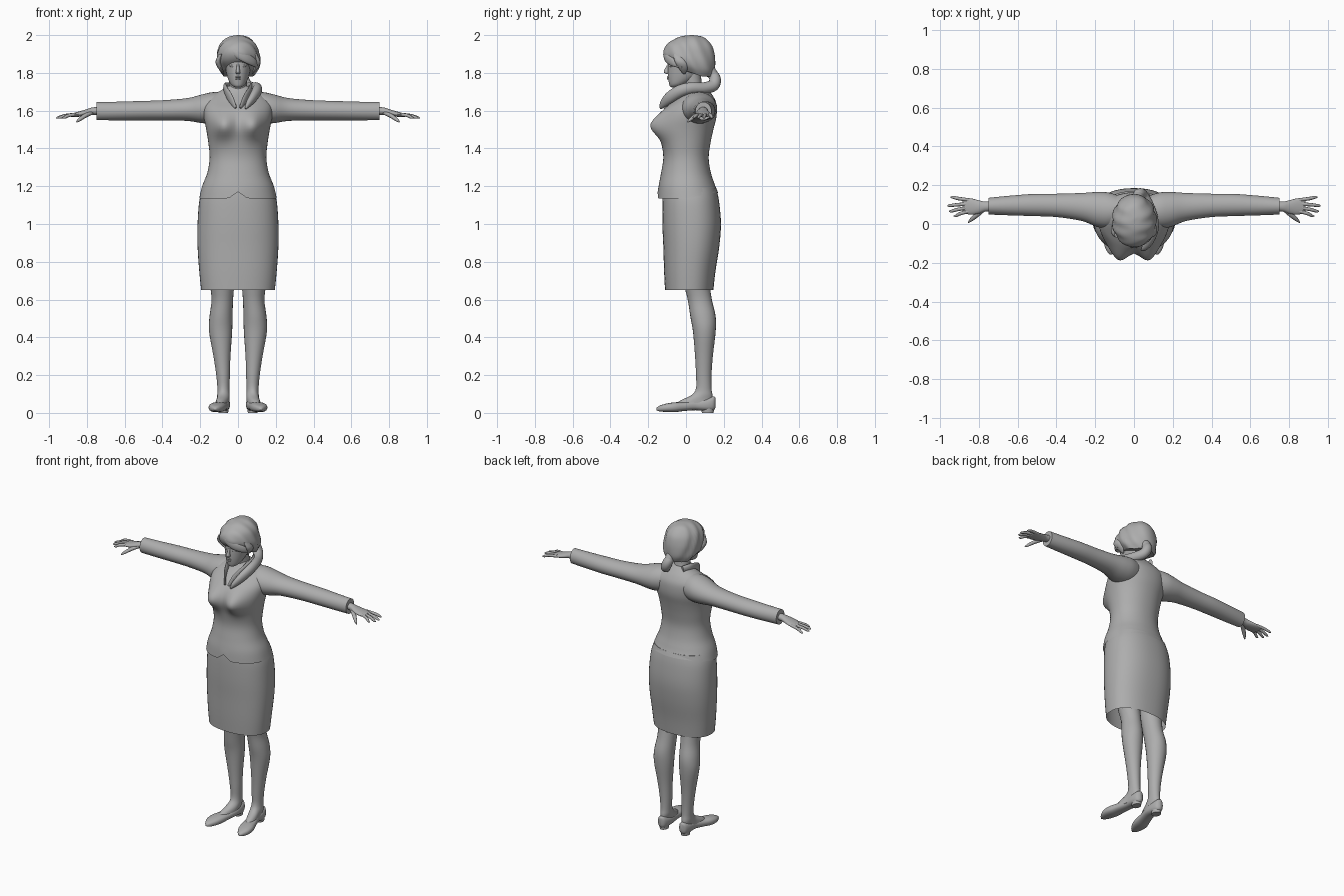
import bpy, bmesh, math
from mathutils import Vector

grey = bpy.data.materials.new("plain_grey")
grey.diffuse_color = (0.42, 0.42, 0.42, 1)


def smooth_rings(rings, k):
    """Catmull-Rom interpolation through (x, y, z, a, b) rings."""
    out = []
    for i in range(len(rings) - 1):
        p0, p1 = rings[max(i - 1, 0)], rings[i]
        p2, p3 = rings[i + 1], rings[min(i + 2, len(rings) - 1)]
        for j in range(k):
            t = j / k
            out.append([0.5 * (2 * b + (c - a) * t + (2 * a - 5 * b + 4 * c - d) * t * t
                               + (3 * b - a - 3 * c + d) * t ** 3)
                        for a, b, c, d in zip(p0, p1, p2, p3)])
    out.append(list(rings[-1]))
    return out


AXES = {'x': ((0, 1, 0), (0, 0, 1)), 'y': ((1, 0, 0), (0, 0, 1)), 'z': ((1, 0, 0), (0, 1, 0))}


def loft(name, rings, axis='z', n=32, k=4, caps=(True, True), mirror=False,
         fn=None, power=2.0, ref=(0, 0, 1), angle=50):
    """Skin elliptical rings; axis 'path' turns each ring across the path."""
    rings = smooth_rings(rings, k)
    bm = bmesh.new()
    loops = []
    for i, (x, y, z, a, b) in enumerate(rings):
        if axis == 'path':
            t = Vector(rings[min(i + 1, len(rings) - 1)][:3]) - Vector(rings[max(i - 1, 0)][:3])
            u = t.cross(Vector(ref)).normalized()
            v = u.cross(t).normalized()
        else:
            u, v = map(Vector, AXES[axis])
        loop = []
        for j in range(n):
            c, s = math.cos(2 * math.pi * j / n), math.sin(2 * math.pi * j / n)
            c = math.copysign(abs(c) ** (2 / power), c)
            s = math.copysign(abs(s) ** (2 / power), s)
            p = Vector((x, y, z)) + u * (a * c) + v * (b * s)
            loop.append(bm.verts.new(fn(p) if fn else p))
        loops.append(loop)
    for l0, l1 in zip(loops, loops[1:]):
        for j in range(n):
            bm.faces.new((l0[j], l0[(j + 1) % n], l1[(j + 1) % n], l1[j]))
    for use, loop in zip(caps, (loops[0], loops[-1])):
        if use:
            bm.faces.new(loop)
    bmesh.ops.recalc_face_normals(bm, faces=bm.faces)
    me = bpy.data.meshes.new(name)
    bm.to_mesh(me)
    bm.free()
    me.materials.append(grey)
    ob = bpy.data.objects.new(name, me)
    bpy.context.collection.objects.link(ob)
    if mirror:
        ob.modifiers.new("Mirror", 'MIRROR')
    bpy.ops.object.select_all(action='DESELECT')
    ob.select_set(True)
    bpy.context.view_layer.objects.active = ob
    bpy.ops.object.shade_smooth_by_angle(angle=math.radians(angle))
    return ob


# Jacket: bust, notched front hem and raised back hem
def shape_jacket(p):
    x, y, z = p
    hem = min(max((1.2 - z) / 0.065, 0), 1)
    if y < 0:
        front = min(-y / 0.06, 1)
        p.y -= 0.055 * front * math.exp(-((abs(x) - 0.08) / 0.055) ** 2 - ((z - 1.52) / 0.065) ** 2)
        p.z += hem * 0.035 * front * math.exp(-(x / 0.03) ** 2)
    else:
        p.z += hem * 0.03 * min(y / 0.15, 1)
    return p


loft("jacket_body", [
    (0, .01, 1.135, .205, .16), (0, .005, 1.2, .19, .15), (0, 0, 1.27, .163, .132),
    (0, 0, 1.35, .15, .12), (0, 0, 1.43, .157, .13), (0, 0, 1.5, .168, .145),
    (0, .01, 1.56, .18, .15), (0, .025, 1.61, .183, .138), (0, .045, 1.65, .17, .112),
    (0, .055, 1.685, .13, .083), (0, .055, 1.71, .085, .062), (0, .05, 1.73, .06, .048)],
    n=64, caps=(False, True), fn=shape_jacket, power=2.15)

# Sleeves
loft("sleeve", [
    (.06, .07, 1.62, .07, .075), (.13, .07, 1.615, .092, .083), (.19, .075, 1.61, .09, .076),
    (.27, .088, 1.606, .072, .06), (.4, .096, 1.602, .06, .053), (.52, .098, 1.6, .057, .051),
    (.65, .095, 1.598, .05, .049), (.75, .092, 1.598, .043, .048)], axis='x', mirror=True)

# Collar flaps lying beside the neckline
loft("collar", [
    (.045, .1, 1.725, .012, .022), (.066, .05, 1.725, .012, .024), (.06, -.02, 1.7, .01, .026),
    (.04, -.075, 1.665, .008, .026), (.012, -.118, 1.615, .005, .008)],
    axis='path', n=12, mirror=True)

# Skirt
loft("skirt", [
    (0, .02, 1.19, .185, .14), (0, .025, 1.12, .205, .15), (0, .03, 1.0, .214, .155),
    (0, .028, .88, .214, .148), (0, .02, .75, .205, .136), (0, .017, .65, .195, .128)],
    n=48, caps=(True, False), power=2.3)


# Legs and feet, toes turned slightly outwards
def splay(p):
    if p.z < 0.13:
        p.x += max(0.06 - p.y, 0) * 0.2
    return p


loft("leg", [
    (.09, .05, .85, .075, .08), (.085, .055, .7, .066, .07), (.083, .073, .6, .057, .064),
    (.09, .09, .51, .061, .067), (.092, .097, .43, .061, .06), (.085, .095, .3, .045, .047),
    (.079, .094, .2, .036, .041), (.077, .094, .13, .032, .041), (.077, .085, .095, .033, .055),
    (.078, .055, .065, .033, .085), (.08, .03, .03, .034, .11)],
    n=24, mirror=True, fn=splay)

# Shoes: pointed flats with a low heel
loft("shoe", [
    (.077, .157, .055, .008, .025), (.077, .145, .05, .025, .037), (.077, .11, .045, .034, .035),
    (.078, .05, .041, .036, .027), (.082, -.01, .034, .04, .024), (.084, -.06, .03, .045, .026),
    (.082, -.105, .027, .039, .022), (.078, -.14, .023, .022, .015), (.077, -.157, .02, .006, .006)],
    axis='y', n=24, mirror=True, fn=splay, power=2.5)
loft("heel", [
    (.077, .115, .04, .03, .036), (.077, .115, .018, .027, .033), (.077, .115, 0, .025, .031)],
    n=20, mirror=True)

# Hands: palm, four fingers and a thumb
loft("palm", [
    (.72, .092, 1.6, .026, .022), (.77, .09, 1.597, .026, .02), (.80, .088, 1.59, .034, .018),
    (.84, .09, 1.582, .042, .014), (.875, .094, 1.576, .038, .01), (.885, .095, 1.575, .03, .006)],
    axis='x', n=20, mirror=True)
fingers = [("index_finger", .066, .93, .042), ("middle_finger", .085, .955, .066),
           ("ring_finger", .104, .963, .095), ("little_finger", .124, .947, .138)]
for name, y0, x1, y1 in fingers:
    xm, ym = (.86 + x1) / 2, (y0 + y1) / 2
    loft(name, [(.85, y0, 1.581, .009, .009), (xm, ym, 1.575, .009, .009),
                (x1 - .012, y1, 1.564, .007, .007), (x1, y1, 1.561, .002, .002)],
         axis='path', n=10, mirror=True)
loft("thumb", [
    (.775, .078, 1.59, .013, .012), (.81, .048, 1.573, .013, .011), (.84, .022, 1.552, .009, .009),
    (.855, .008, 1.54, .003, .003)], axis='path', n=10, mirror=True)

# Neck and head
loft("neck", [
    (0, .05, 1.64, .06, .05), (0, .045, 1.7, .05, .046), (0, .035, 1.75, .047, .047),
    (0, .03, 1.8, .05, .05)], n=24)
loft("face", [
    (0, -.06, 1.722, .012, .014), (0, -.052, 1.73, .028, .033), (0, -.04, 1.745, .042, .05),
    (0, -.018, 1.775, .055, .077), (0, -.005, 1.81, .064, .091), (0, .0, 1.85, .071, .094),
    (0, .01, 1.9, .075, .1), (0, .015, 1.95, .06, .075)], n=32)
loft("nose", [
    (0, -.09, 1.848, .006, .006), (0, -.098, 1.825, .008, .012), (0, -.102, 1.804, .012, .016),
    (0, -.094, 1.794, .009, .009)], n=14)
for name, z, w in (("upper_lip", 1.778, .022), ("lower_lip", 1.769, .018)):
    loft(name, [(-w, -.083, z, .001, .001), (-w * .6, -.09, z, .005, .004),
                (0, -.094, z, .007, .005), (w * .6, -.09, z, .005, .004),
                (w, -.083, z, .001, .001)], axis='x', n=10)
loft("eye", [
    (.016, -.086, 1.836, .001, .001), (.024, -.084, 1.836, .006, .005), (.032, -.081, 1.836, .006, .006),
    (.04, -.077, 1.836, .005, .004), (.047, -.072, 1.836, .001, .001)], axis='x', n=10, mirror=True)


# Hair cap, higher over the brow and lower at the nape
def hairline(p):
    t = min(max((p.y + .11) / .2, 0), 1)
    p.z = 2 - (2 - p.z) * (.77 + .33 * t)
    p.x += .004 * math.sin(p.y * 90 + p.z * 40)
    return p


loft("hair_cap", [
    (0, .03, 2.0, .005, .005), (0, .03, 1.993, .042, .055), (0, .027, 1.975, .072, .088),
    (0, .022, 1.945, .096, .118), (0, .018, 1.905, .109, .134), (.002, .018, 1.865, .114, .137),
    (.002, .025, 1.83, .108, .127), (.002, .04, 1.80, .086, .1)], n=48, fn=hairline)
# Swept fringe and side locks
loft("fringe", [
    (-.05, -.092, 1.925, .01, .008), (-.01, -.108, 1.905, .012, .022), (.04, -.1, 1.88, .012, .026),
    (.085, -.065, 1.855, .01, .022), (.105, -.02, 1.83, .006, .006)], axis='path', n=14)
loft("side_lock", [
    (.09, -.05, 1.9, .01, .02), (.105, -.03, 1.86, .014, .03), (.095, -.015, 1.825, .011, .025),
    (.075, -.01, 1.795, .003, .006)], n=14, mirror=True)

# Tied hair swept round the neck and over one shoulder
loft("hair_tie", [
    (.015, .1, 1.83, .045, .045), (.02, .135, 1.8, .03, .03), (.025, .15, 1.78, .026, .026)],
    axis='path', n=16, ref=(1, 0, 0))
loft("ponytail", [
    (.015, .12, 1.81, .024, .024), (.025, .152, 1.775, .03, .03), (.045, .145, 1.735, .032, .03),
    (.075, .095, 1.72, .03, .028), (.098, .03, 1.72, .03, .026), (.1, -.03, 1.705, .032, .026),
    (.08, -.085, 1.67, .03, .022), (.055, -.12, 1.635, .02, .015), (.04, -.135, 1.61, .004, .004)],
    axis='path', n=20, ref=(1, 0, 0))
